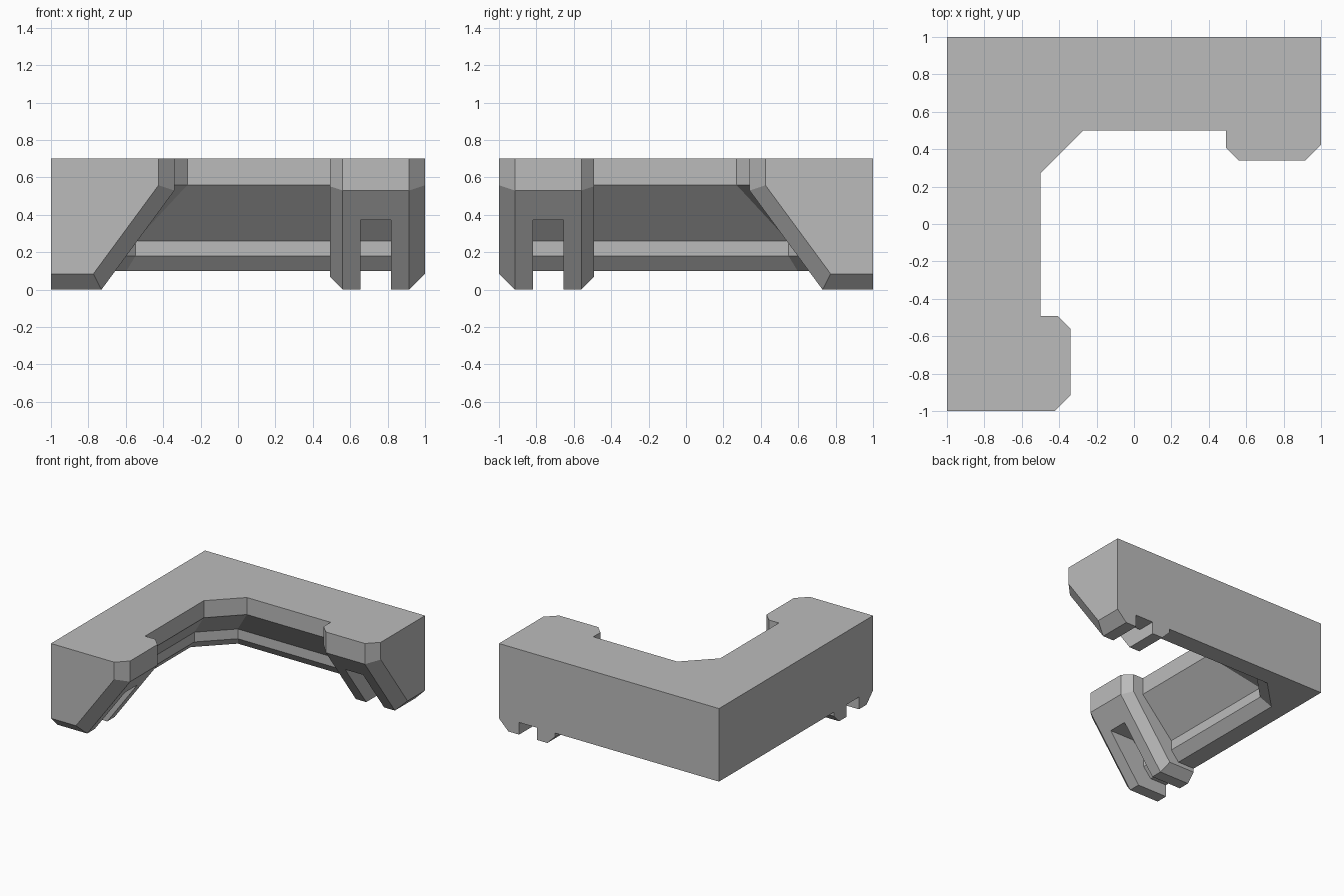
import bpy, bmesh

cube = bpy.data.objects.get("Cube")
if cube:
    bpy.data.objects.remove(cube, do_unlink=True)

stone = bpy.data.materials.new("plain_grey")
stone.use_nodes = True
GREY = (0.5, 0.5, 0.5, 1)
stone.diffuse_color = GREY
stone.node_tree.nodes["Principled BSDF"].inputs["Base Color"].default_value = GREY


def flip(p):
    """Mirror a point across the corner's diagonal, swapping the two arms."""
    return (-p[1], -p[0], *p[2:])


def finish(name, bm):
    bmesh.ops.recalc_face_normals(bm, faces=bm.faces)
    mesh = bpy.data.meshes.new(name)
    bm.to_mesh(mesh)
    bm.free()
    mesh.materials.append(stone)
    obj = bpy.data.objects.new(name, mesh)
    bpy.context.collection.objects.link(obj)
    return obj


def hull(name, points):
    bm = bmesh.new()
    for p in points:
        bm.verts.new(p)
    bmesh.ops.convex_hull(bm, input=bm.verts)
    bmesh.ops.dissolve_limit(bm, angle_limit=0.01, verts=bm.verts, edges=bm.edges)
    return finish(name, bm)


def boolean(target, other, operation):
    mod = target.modifiers.new(operation.lower(), 'BOOLEAN')
    mod.object, mod.operation, mod.solver = other, operation, 'EXACT'
    bpy.context.view_layer.objects.active = target
    bpy.ops.object.modifier_apply(modifier=mod.name)
    bpy.data.objects.remove(other, do_unlink=True)


# L-shaped ledge: (height, inner face, start of the diagonal corner)
LEVELS = [(0.7, 0.5, 0.27), (0.56, 0.5, 0.27), (0.26, 0.78, 0.548),
          (0.18, 0.78, 0.548), (0.1, 0.85, 0.597)]
END = 0.93
bm = bmesh.new()
rings = []
for z, inner, corner in LEVELS:
    half = [(END, 1, z), (END, inner, z), (-corner, inner, z)]
    ring = half + [flip(p) for p in reversed(half)] + [(-1, 1, z)]
    rings.append([bm.verts.new(p) for p in ring])
for a, b in zip(rings, rings[1:]):
    for i in range(len(a)):
        j = (i + 1) % len(a)
        bm.faces.new((a[i], a[j], b[j], b[i]))
bm.faces.new(rings[0])
bm.faces.new(rings[-1])
ledge = finish("corner_ledge", bm)


# Bracket side profile, pulled in by k at the bevelled sides
def profile(x, k):
    return [(x, 0.34 + k, 0.7), (x, 0.34 + k, 0.53 + 0.328 * k),
            (x, 0.73 + 0.506 * k, k), (x, 1, k), (x, 1, 0.7)]


bracket = (profile(0.492, 0.068) + profile(0.56, 0)
           + profile(0.915, 0) + profile(1, 0.085))
slot = [(x, y, z) for x in (0.655, 0.817) for y in (0.2, 1.2) for z in (-0.1, 0.372)]

# One slotted bracket at the end of each arm
for side, place in (("left", lambda p: p), ("right", flip)):
    leg = hull(side + "_bracket", [place(p) for p in bracket])
    cutter = hull(side + "_slot_cutter", [place(p) for p in slot])
    cutter.hide_render = True
    boolean(leg, cutter, 'DIFFERENCE')
    boolean(ledge, leg, 'UNION')
